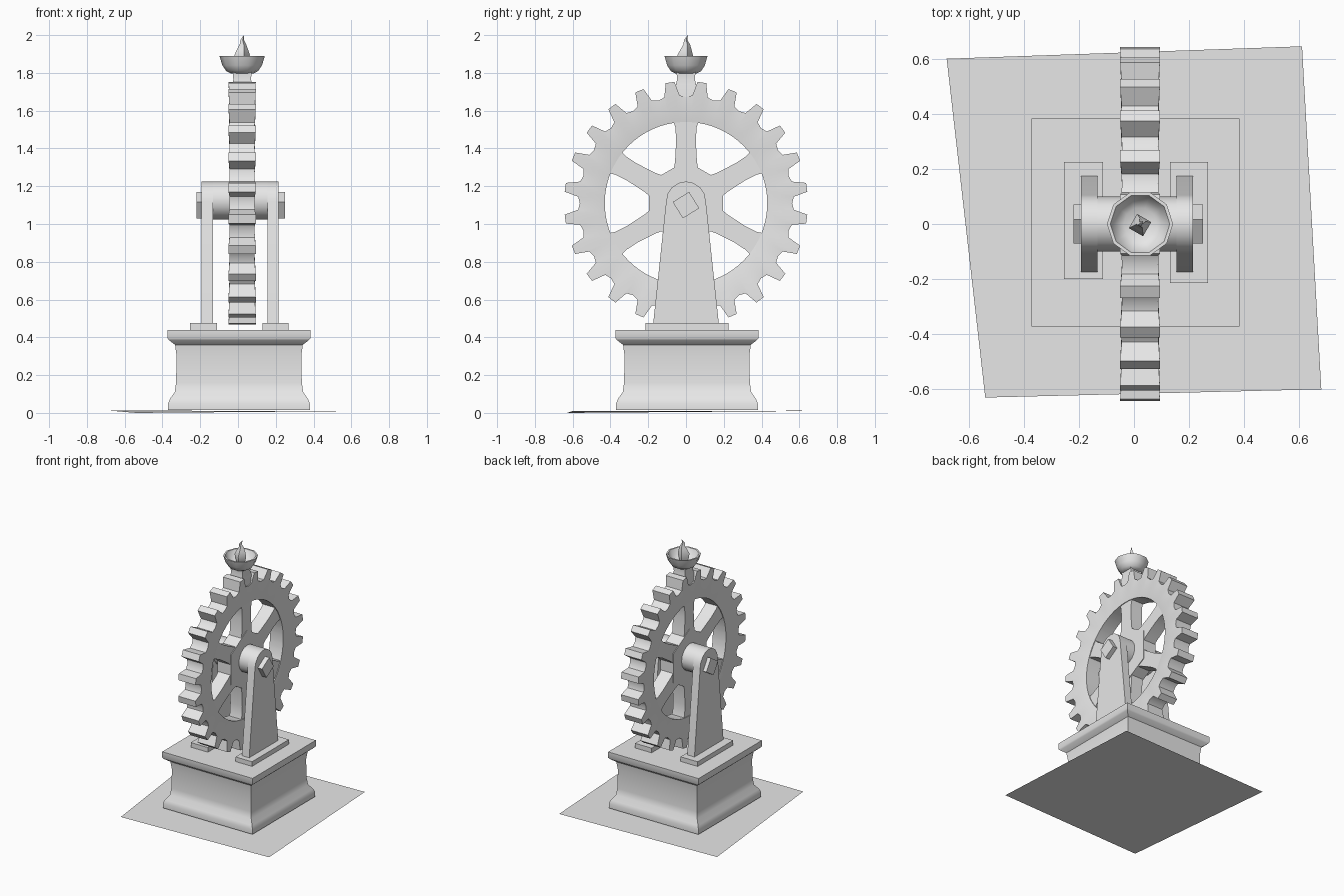
import bpy, bmesh
from math import sin, cos, pi, radians

if "Cube" in bpy.data.objects:
    bpy.data.objects.remove(bpy.data.objects["Cube"], do_unlink=True)

stone = bpy.data.materials.new("pale grey")
stone.use_nodes = True
stone.diffuse_color = (0.8, 0.8, 0.8, 1)
stone.node_tree.nodes["Principled BSDF"].inputs["Base Color"].default_value = (0.8, 0.8, 0.8, 1)

CX, AXLE_Z = 0.022, 1.11      # wheel middle plane and axle height


def skin(name, rings, loop=False, angle=40):
    """Join a series of equal-sized rings into one surface, capped unless it loops."""
    bm = bmesh.new()
    vr = [[bm.verts.new(p) for p in ring] for ring in rings]
    n = len(vr[0])
    for a, b in zip(vr, vr[1:] + vr[:1] if loop else vr[1:]):
        for i in range(n):
            j = (i + 1) % n
            bm.faces.new((a[i], a[j], b[j], b[i]))
    if not loop:
        bm.faces.new(vr[0])
        bm.faces.new(vr[-1])
    bmesh.ops.remove_doubles(bm, verts=bm.verts, dist=0.0005)
    bmesh.ops.recalc_face_normals(bm, faces=bm.faces)
    mesh = bpy.data.meshes.new(name)
    bm.to_mesh(mesh)
    bm.free()
    mesh.materials.append(stone)
    ob = bpy.data.objects.new(name, mesh)
    bpy.context.collection.objects.link(ob)
    bpy.ops.object.select_all(action="DESELECT")
    ob.select_set(True)
    bpy.context.view_layer.objects.active = ob
    bpy.ops.object.shade_smooth_by_angle(angle=radians(angle))
    return ob


def prism(name, outline, x0, x1):
    """Extrude a (y, z) outline along x."""
    return skin(name, [[(x, y, z) for y, z in outline] for x in (x0, x1)])


def circle(n, r, z=AXLE_Z, turn=0.0):
    return [(r * cos(turn + 2 * pi * i / n), z + r * sin(turn + 2 * pi * i / n)) for i in range(n)]


def lathe(name, profile, n, cx=CX, cy=0.0, turn=0.0):
    """Stack of regular rings around a vertical axis; profile is (radius, z)."""
    return skin(name, [[(cx + y, cy + s, z) for y, s in circle(n, r, 0, turn)] for r, z in profile])


def box(name, x0, x1, y0, y1, z0, z1):
    return prism(name, [(y0, z0), (y1, z0), (y1, z1), (y0, z1)], x0, x1)


# Crooked ground sheet
bm = bmesh.new()
bm.faces.new([bm.verts.new(p) for p in
              ((-0.54, -0.63, 0.0), (0.68, -0.6, 0.01), (0.61, 0.645, 0.01), (-0.68, 0.6, 0.012))])
sheet = bpy.data.meshes.new("ground_sheet")
bm.to_mesh(sheet)
bm.free()
sheet.materials.append(stone)
bpy.context.collection.objects.link(bpy.data.objects.new("ground_sheet", sheet))

# Square pedestal with a moulded waist
moulding = [(0.375, 0.015), (0.375, 0.05), (0.365, 0.075), (0.34, 0.11), (0.333, 0.16),
            (0.33, 0.3), (0.338, 0.36), (0.37, 0.385), (0.378, 0.395), (0.378, 0.44)]
lathe("pedestal", [(r * 2 ** 0.5, z) for r, z in moulding], 4, 0.005, 0.005, pi / 4)

# Foot plates and tapered supports with rounded tops
box("right_foot_plate", -0.255, -0.112, -0.2, 0.225, 0.43, 0.475)
box("left_foot_plate", 0.13, 0.268, -0.215, 0.225, 0.43, 0.475)
arch = [(0.105 * cos(a), 1.12 + 0.105 * sin(a)) for a in [pi * i / 8 for i in range(9)]]
outline = [(-0.175, 0.46), (0.175, 0.46)] + arch
prism("right_support", outline, -0.192, -0.132)
prism("left_support", outline, 0.155, 0.215)

# Bearing barrel and the square axle through it
prism("bearing_barrel", circle(16, 0.1, 1.125), -0.19, 0.215)
prism("axle", circle(4, 0.072, 1.1, radians(-13)), -0.22, 0.25)

# Toothed rim: one cross-section per step around the wheel
TEETH = 24
tooth = [(-0.5, 0.562, 0.066), (-0.27, 0.572, 0.067), (-0.14, 0.645, 0.072),
         (0.14, 0.645, 0.072), (0.27, 0.572, 0.067)]
sections = []
for k in range(TEETH):
    for step, r, w in tooth:
        a = 2 * pi * (k + 0.5 + step) / TEETH
        half = [(w, r), (0.066, 0.5), (0.055, 0.43)]
        cut = half + [(-x, rad) for x, rad in reversed(half)]
        sections.append([(CX + x, rad * cos(a), AXLE_Z + rad * sin(a)) for x, rad in cut])
skin("toothed_rim", sections, loop=True)

# Hexagonal hub and six spokes that flare at both ends
prism("wheel_hub", circle(6, 0.225, AXLE_Z, pi / 6), CX - 0.055, CX + 0.055)
for k in range(6):
    a = pi / 6 + k * pi / 3
    rings = []
    for r, w in ((0.12, 0.075), (0.22, 0.058), (0.33, 0.052), (0.4, 0.056), (0.46, 0.075)):
        rings.append([(CX + sx * 0.05, r * cos(a) - sw * w * sin(a), AXLE_Z + r * sin(a) + sw * w * cos(a))
                      for sx, sw in ((-1, -1), (1, -1), (1, 1), (-1, 1))])
    skin("spoke_%d" % (k + 1), rings)

# Lamp on top: stem, hollow bowl and flame
lathe("lamp_stem", [(0.085, 1.66), (0.075, 1.74), (0.066, 1.765), (0.072, 1.81)], 4, turn=pi / 4)
lathe("lamp_bowl", [(0.0, 1.797), (0.06, 1.797), (0.085, 1.81), (0.105, 1.84), (0.12, 1.89),
                    (0.108, 1.89), (0.09, 1.85), (0.06, 1.83), (0.0, 1.825)], 10)
flame = [(0.02, 0.0, 1.825, 0.025), (0.022, -0.002, 1.86, 0.038), (0.022, -0.004, 1.895, 0.042),
         (0.024, 0.0, 1.925, 0.03), (0.026, 0.004, 1.95, 0.018), (0.022, -0.002, 1.975, 0.009),
         (0.032, 0.01, 2.0, 0.0006)]
skin("flame", [[(x + u, y + v, z) for u, v in circle(4, r, 0, radians(15))]
               for x, y, z, r in flame], angle=60)
